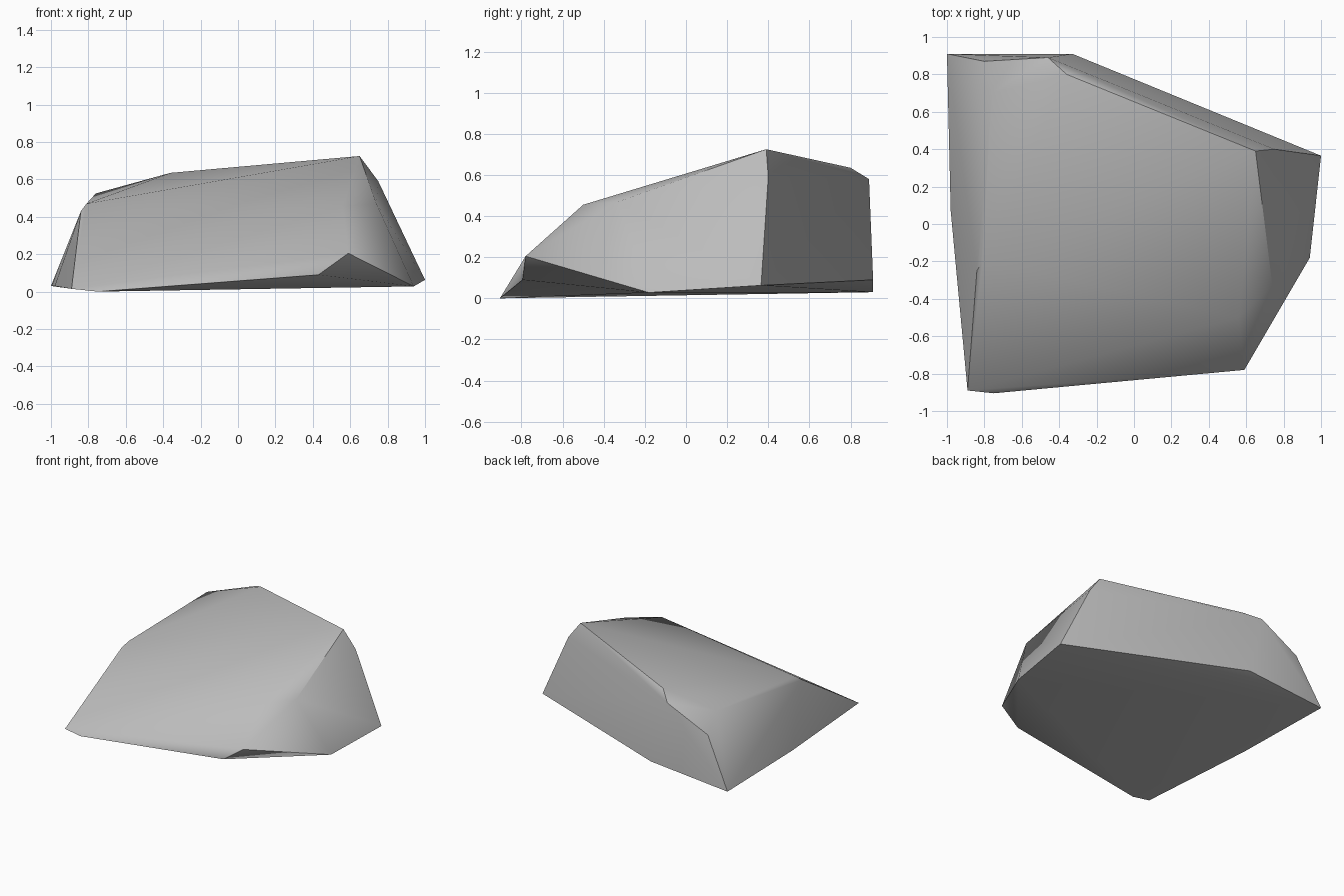
import bpy, bmesh, math

cube = bpy.data.objects.get("Cube")
if cube:
    bpy.data.objects.remove(cube, do_unlink=True)

# Stone colour
stone = bpy.data.materials.new("stone_grey")
stone.use_nodes = True
grey = (0.5, 0.5, 0.5, 1)
stone.diffuse_color = grey
stone.node_tree.nodes["Principled BSDF"].inputs["Base Color"].default_value = grey

# Corners of the chipped boulder, ring by ring
base_ring = [(-1, .91, .03), (-.33, .91, .09), (1, .365, .063), (.94, -.18, .028),
             (.43, -.795, .09), (-.75, -.905, 0), (-.89, -.89, .015), (-.98, .07, .03)]
shoulder_ring = [(.59, -.78, .205), (.74, -.33, .47), (.75, .4, .59), (-.46, .89, .58),
                 (-.8, .87, .41), (-.84, -.25, .43)]
top_ring = [(.56, -.5, .455), (.65, .39, .725), (-.36, .8, .635),
            (-.76, .7, .525), (-.81, -.2, .47)]

# Wrap the corners in a convex skin
bm = bmesh.new()
for co in base_ring + shoulder_ring + top_ring:
    bm.verts.new(co)
hull = bmesh.ops.convex_hull(bm, input=bm.verts)
loose = list({v for v in hull["geom_interior"] + hull["geom_unused"]
              if isinstance(v, bmesh.types.BMVert)})
if loose:
    bmesh.ops.delete(bm, geom=loose, context='VERTS')
bmesh.ops.dissolve_limit(bm, angle_limit=math.radians(2), verts=bm.verts, edges=bm.edges)
bmesh.ops.recalc_face_normals(bm, faces=bm.faces)

mesh = bpy.data.meshes.new("boulder")
bm.to_mesh(mesh)
bm.free()
mesh.materials.append(stone)
boulder = bpy.data.objects.new("boulder", mesh)
bpy.context.collection.objects.link(boulder)

# Soft bends, crisp breaks
bpy.context.view_layer.objects.active = boulder
boulder.select_set(True)
bpy.ops.object.shade_smooth_by_angle(angle=math.radians(40))
